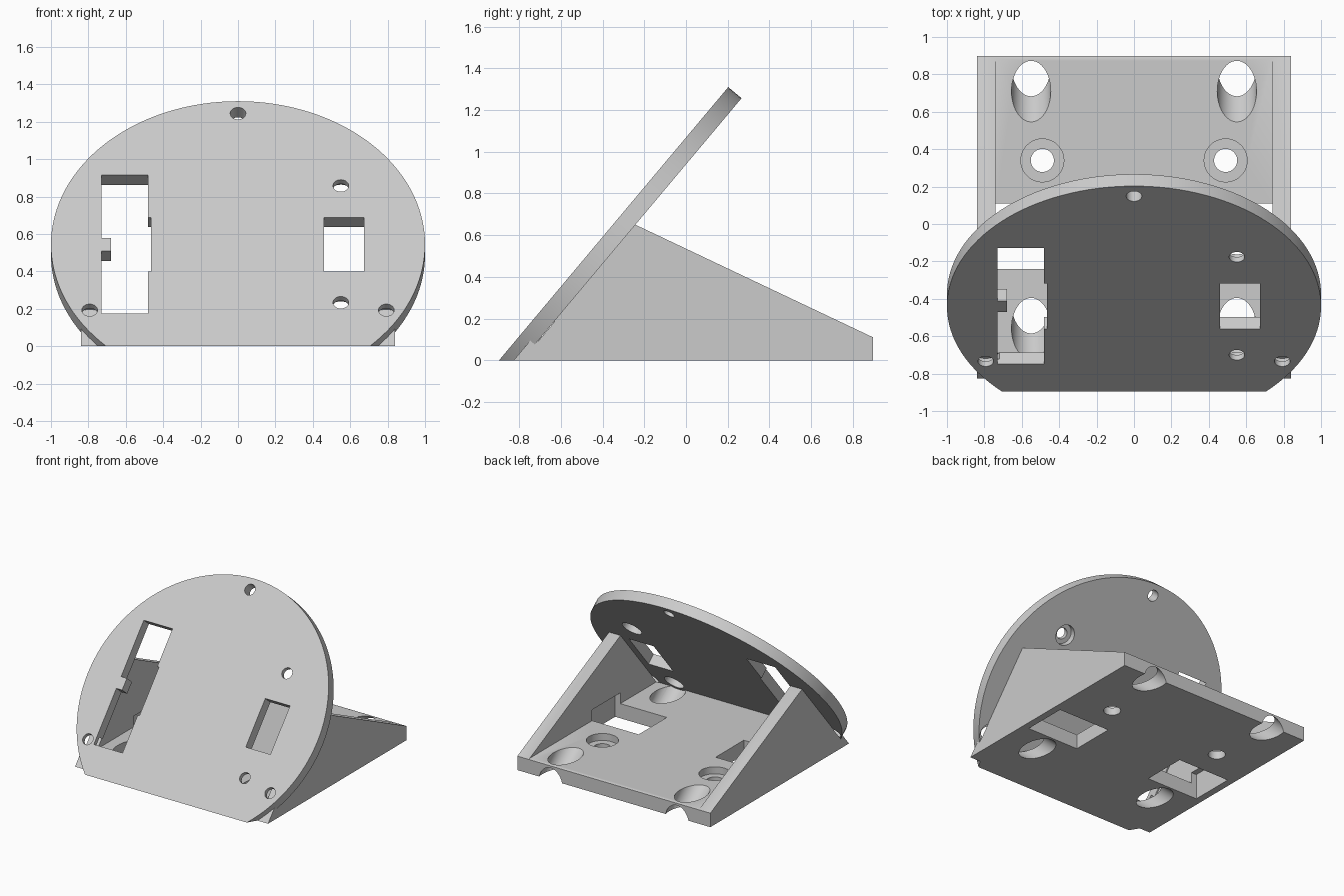
import bpy, bmesh, math
from mathutils import Matrix, Vector

if "Cube" in bpy.data.objects:
    bpy.data.objects.remove(bpy.data.objects["Cube"])

# ---- main dimensions ----
TILT = math.radians(50)
THICK = 0.083
C, S = math.cos(TILT), math.sin(TILT)
CY, CZ = -0.44, 0.544
# disc frame: local x = width, local y = up the slope, local z = out of the front face
DISC = Matrix(((1, 0, 0, 0), (0, C, -S, CY), (0, S, C, CZ), (0, 0, 0, 1)))
FLOOR = 0.115

grey = bpy.data.materials.new("light_grey")
grey.diffuse_color = (0.6, 0.6, 0.6, 1)
grey.use_nodes = True
grey.node_tree.nodes["Principled BSDF"].inputs["Base Color"].default_value = grey.diffuse_color


def add(name, bm):
    bmesh.ops.recalc_face_normals(bm, faces=bm.faces[:])
    me = bpy.data.meshes.new(name)
    bm.to_mesh(me)
    bm.free()
    ob = bpy.data.objects.new(name, me)
    bpy.context.collection.objects.link(ob)
    me.materials.append(grey)
    return ob


def box(name, x, y, z, frame=Matrix()):
    bm = bmesh.new()
    bmesh.ops.create_cube(bm, size=1)
    for v in bm.verts:
        v.co = frame @ Vector([(r[0] + r[1]) / 2 + c * (r[1] - r[0])
                               for r, c in zip((x, y, z), v.co)])
    return add(name, bm)


def cylinder(name, x, y, radius, z0, z1, frame=Matrix(), sides=40):
    bm = bmesh.new()
    bmesh.ops.create_cone(bm, cap_ends=True, segments=sides, radius1=radius,
                          radius2=radius, depth=abs(z1 - z0))
    bmesh.ops.transform(bm, verts=bm.verts[:],
                        matrix=frame @ Matrix.Translation((x, y, (z0 + z1) / 2)))
    return add(name, bm)


def combine(ob, others, operation='DIFFERENCE'):
    for other in others:
        mod = ob.modifiers.new("cut", 'BOOLEAN')
        mod.operation, mod.object, mod.solver = operation, other, 'EXACT'
        dg = bpy.context.evaluated_depsgraph_get()
        me = bpy.data.meshes.new_from_object(ob.evaluated_get(dg))
        ob.modifiers.clear()
        ob.data = me
        bpy.data.objects.remove(other)


# ---- wedge bracket: side profile extruded across the width ----
back_line = CY - CZ / math.tan(TILT) + THICK / S      # rear disc face at z = 0
front = back_line - 0.038                             # slightly embedded in the disc
peak = 0.65
profile = [(front, 0), (0.897, 0), (0.897, 0.11),
           (back_line + peak / math.tan(TILT), peak),
           (front + peak / math.tan(TILT), peak)]
bm = bmesh.new()
face = bm.faces.new([bm.verts.new((-0.84, y, z)) for y, z in profile])
ext = bmesh.ops.extrude_face_region(bm, geom=[face])
for v in ext["geom"]:
    if isinstance(v, bmesh.types.BMVert):
        v.co.x = 0.84
stand = add("angled_stand", bm)

# hollow between the side walls, and floor openings undercutting the walls
combine(stand, [box("hollow", (-0.74, 0.74), (-1.5, 1.5), (FLOOR, 2))])
for s in (-1, 1):
    xs = sorted((s * 0.335, s * 0.785))
    combine(stand, [
        box("floor_opening", xs, (-0.24, 0.11), (-0.1, 0.20)),
        # mounting hole with counterbore
        cylinder("mount_hole", s * 0.49, 0.34, 0.062, -0.1, 0.3),
        cylinder("mount_bore", s * 0.49, 0.34, 0.115, 0.06, 0.3),
    ])
    # slanted tool passages in line with the disc holes
    for v in (-0.405, 0.41):
        combine(stand, [cylinder("tool_passage", s * 0.55, v, 0.105,
                                 -THICK - 0.001, -1.6, DISC, 48)])

# ---- tilted disc with flat bottom ----
disc = cylinder("disc", 0, 0, 1.0, -THICK, 0, DISC, 128)
combine(disc, [box("ground_cut", (-2, 2), (-3, 3), (-2, 0))])

# windows: tall one with tab and shallow side slot, small one opposite
Z = (-0.2, 0.1)
combine(disc, [
    box("tall_window_low", (-0.73, -0.48), (-0.482, -0.046), Z, DISC),
    box("tall_window_high", (-0.73, -0.48), (0.046, 0.484), Z, DISC),
    box("tall_window_mid", (-0.68, -0.48), (-0.06, 0.06), Z, DISC),
    box("side_slot", (-0.5, -0.465), (-0.188, 0.19), Z, DISC),
    box("small_window", (0.46, 0.675), (-0.188, 0.19), Z, DISC),
])

combine(stand, [disc], 'UNION')

# ---- screw holes through the disc ----
combine(stand, [cylinder("top_hole", 0, 0.915, 0.042, -0.2, 0.1, DISC, 32)])
for x, v in ((-0.793, -0.458), (0.793, -0.458), (0.55, -0.405), (0.55, 0.41)):
    combine(stand, [
        cylinder("screw_hole", x, v, 0.042, -THICK - 0.002, 0.1, DISC, 32),
        cylinder("screw_bore", x, v, 0.077, -THICK - 0.002, -0.035, DISC, 32),
    ])

# ---- shading ----
stand.data.materials.clear()
stand.data.materials.append(grey)
for p in stand.data.polygons:
    p.material_index = 0
bpy.ops.object.select_all(action='DESELECT')
stand.name = "angled_stand"
stand.select_set(True)
bpy.context.view_layer.objects.active = stand
bpy.ops.object.shade_smooth_by_angle(angle=math.radians(30))
